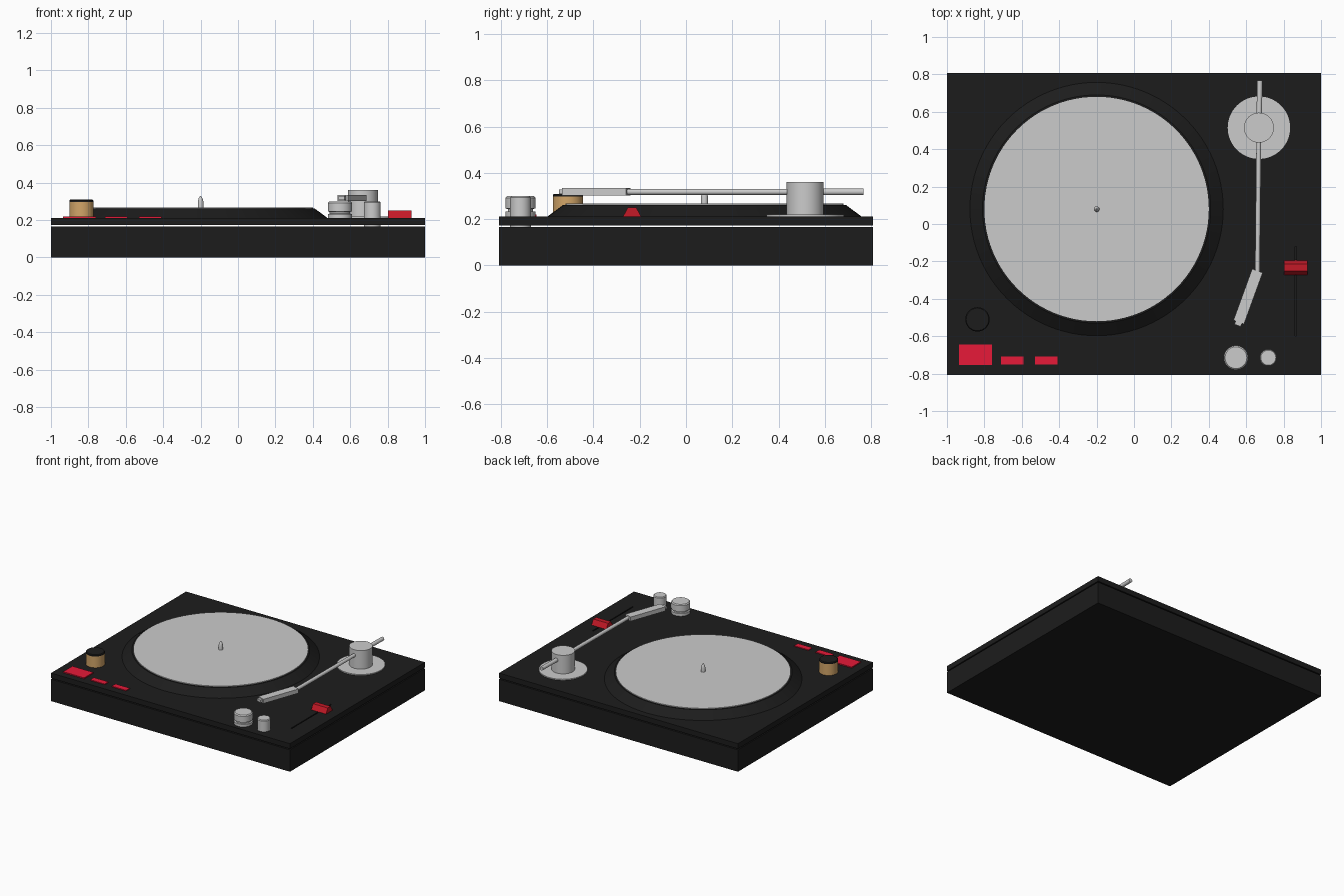
import bpy, bmesh, math
from mathutils import Vector

if "Cube" in bpy.data.objects:
    bpy.data.objects.remove(bpy.data.objects["Cube"])


def material(name, rgb):
    m = bpy.data.materials.new(name)
    m.diffuse_color = (*rgb, 1)
    m.use_nodes = True
    m.node_tree.nodes["Principled BSDF"].inputs["Base Color"].default_value = m.diffuse_color
    return m


BLACK = material("black", (0.012, 0.012, 0.012))
RED = material("red", (0.8, 0.01, 0.04))
DARK_RED = material("dark_red", (0.55, 0.01, 0.02))
AMBER = material("amber", (0.65, 0.38, 0.14))


def finish(name, bm, mat=None, smooth=False):
    bmesh.ops.recalc_face_normals(bm, faces=bm.faces)
    me = bpy.data.meshes.new(name)
    bm.to_mesh(me)
    bm.free()
    ob = bpy.data.objects.new(name, me)
    bpy.context.collection.objects.link(ob)
    if mat:
        me.materials.append(mat)
    if smooth:
        bpy.ops.object.select_all(action='DESELECT')
        ob.select_set(True)
        bpy.context.view_layer.objects.active = ob
        bpy.ops.object.shade_smooth_by_angle(angle=math.radians(30))
    return ob


def box(name, x0, x1, y0, y1, z0, z1, mat=None, top_inset_y=0):
    bm = bmesh.new()
    bmesh.ops.create_cube(bm, size=1)
    for v in bm.verts:
        top = v.co.z > 0
        inset = top_inset_y if top else 0
        v.co = (x1 if v.co.x > 0 else x0,
                y1 - inset if v.co.y > 0 else y0 + inset,
                z1 if top else z0)
    return finish(name, bm, mat)


def lathe(name, x, y, profile, mat=None, n=64):
    """Closed solid of revolution from (radius, z) points, bottom to top."""
    bm = bmesh.new()
    rings = [[bm.verts.new((x + r * math.cos(2 * math.pi * i / n),
                            y + r * math.sin(2 * math.pi * i / n), z))
              for i in range(n)] for r, z in profile]
    for a, b in zip(rings, rings[1:]):
        for i in range(n):
            j = (i + 1) % n
            bm.faces.new((a[i], a[j], b[j], b[i]))
    bm.faces.new(rings[0])
    bm.faces.new(rings[-1])
    return finish(name, bm, mat, True)


def rod(name, a, b, r, n=24):
    a, b = Vector(a), Vector(b)
    bm = bmesh.new()
    bmesh.ops.create_cone(bm, cap_ends=True, segments=n, radius1=r, radius2=r,
                          depth=(b - a).length)
    rot = (b - a).to_track_quat('Z', 'Y').to_matrix().to_4x4()
    bm.transform(rot)
    bmesh.ops.translate(bm, verts=bm.verts, vec=(a + b) / 2)
    return finish(name, bm, None, True)


# Two-part plinth with a narrow shadow gap
box("plinth_base", -1, 1, -0.807, 0.807, 0, 0.165, BLACK)
deck = box("deck_plate", -1, 1, -0.807, 0.807, 0.173, 0.212, BLACK)

# Speed slider groove
cutter = box("slider_groove_cutter", 0.861, 0.869, -0.6, -0.12, 0.2, 0.25)
cutter.hide_render = True
cutter.hide_viewport = True
cut = deck.modifiers.new("groove", 'BOOLEAN')
cut.operation = 'DIFFERENCE'
cut.object = cutter

# Platter, mat and spindle
PX, PY = -0.2, 0.08
lathe("platter", PX, PY, [(0.68, 0.21), (0.61, 0.262)], BLACK, 96)
lathe("record_mat", PX, PY, [(0.6, 0.258), (0.6, 0.268)], None, 96)
lathe("spindle", PX, PY, [(0.015, 0.26), (0.015, 0.298), (0.011, 0.315),
                          (0.003, 0.328)], None, 24)

# Power knob with dark cap
lathe("power_knob", -0.837, -0.51, [(0.065, 0.21), (0.065, 0.297)], AMBER)
lathe("power_knob_cap", -0.837, -0.51, [(0.065, 0.297), (0.065, 0.304),
                                        (0.06, 0.309)], BLACK)

# Front buttons
box("start_button", -0.935, -0.76, -0.755, -0.645, 0.205, 0.22, RED)
for i, x in enumerate((-0.65, -0.47)):
    box(f"speed_button_{i + 1}", x - 0.06, x + 0.06, -0.752, -0.708,
        0.205, 0.218, RED)

# Slider handle
box("slider_handle", 0.803, 0.927, -0.273, -0.193, 0.21, 0.25, DARK_RED, 0.022)

# Grooved knob and small post knob
lathe("large_knob", 0.545, -0.715,
      [(0.065, 0.21), (0.065, 0.232), (0.055, 0.234), (0.055, 0.244),
       (0.065, 0.246), (0.065, 0.292), (0.058, 0.299)])
lathe("small_knob", 0.718, -0.715, [(0.045, 0.165), (0.045, 0.293),
                                    (0.04, 0.299)])

# Tonearm pivot
TX, TY = 0.668, 0.515
lathe("tonearm_base", TX, TY, [(0.167, 0.21), (0.167, 0.22)])
lathe("tonearm_pivot", TX, TY, [(0.08, 0.215), (0.08, 0.36)])

# Tonearm tube and counterweight stub
rod("tonearm_tube", (TX, TY, 0.318), (0.66, -0.26, 0.318), 0.013)
rod("counterweight_stub", (TX, TY, 0.318), (0.673, 0.767, 0.318), 0.0145)

# Angled headshell with a cartridge stub at the tip
start, end = Vector((0.66, -0.25, 0.318)), Vector((0.56, -0.525, 0.318))
angle = math.atan2(end.y - start.y, end.x - start.x)
mid = (start + end) / 2
for name, along, length, width, height in (
        ("headshell", 0, (end - start).length, 0.06, 0.032),
        ("cartridge_tip", 0.15, 0.03, 0.036, 0.02)):
    ob = box(name, along - length / 2, along + length / 2, -width / 2,
             width / 2, -height / 2, height / 2)
    ob.location = mid
    ob.rotation_euler.z = angle
